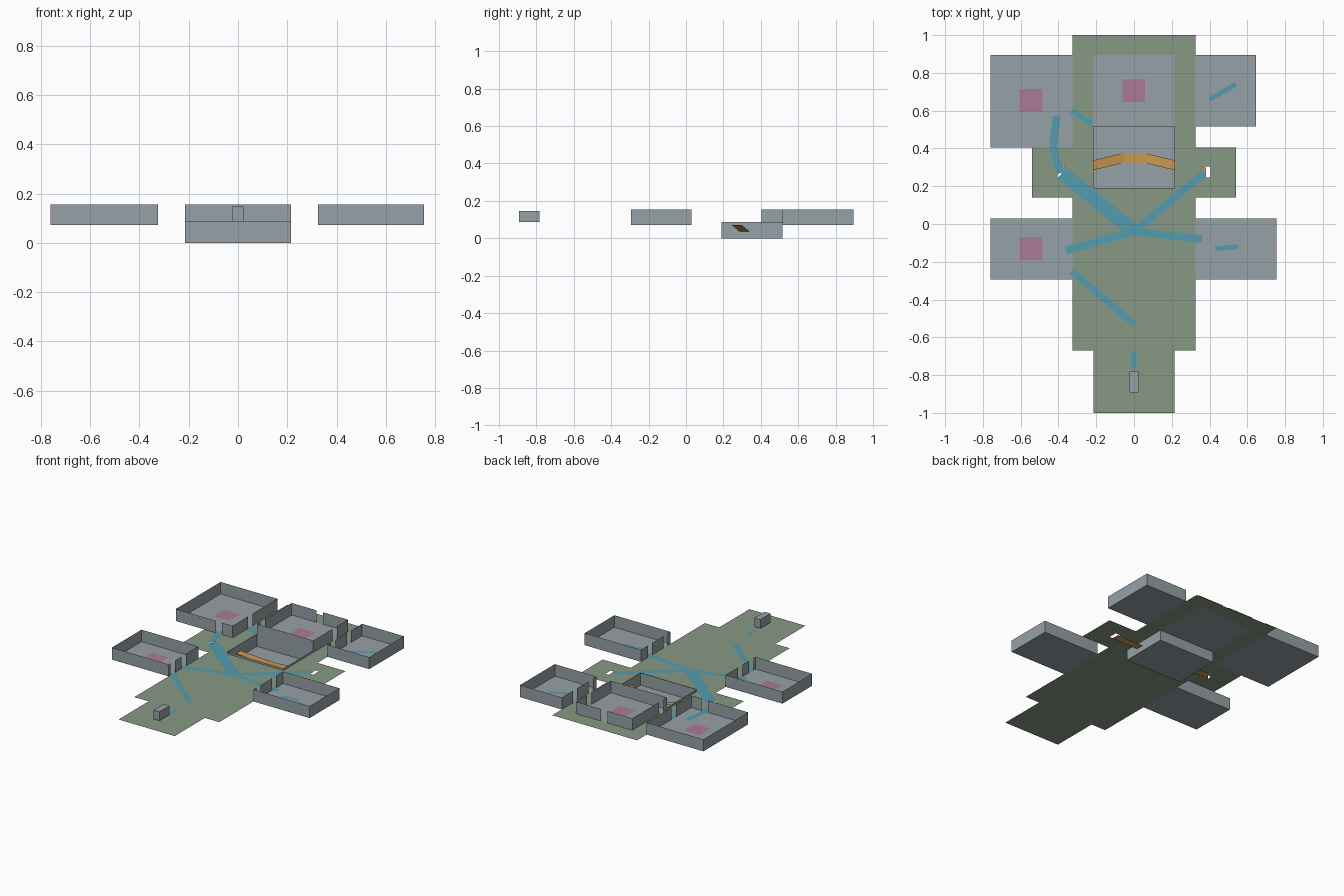
import bpy
from mathutils import Vector

if "Cube" in bpy.data.objects:
    bpy.data.objects.remove(bpy.data.objects["Cube"])

G = 0.072          # ground level
TOP = 0.155        # top of the room walls


def material(name, rgb):
    m = bpy.data.materials.new(name)
    lin = [((c / 255 + 0.055) / 1.055) ** 2.4 for c in rgb]
    m.diffuse_color = (*lin, 1)
    m.use_nodes = True
    m.node_tree.nodes["Principled BSDF"].inputs["Base Color"].default_value = m.diffuse_color
    return m


GREY = material("wall grey", (150, 161, 166))
GREEN = material("ground green", (135, 153, 132))
ORANGE = material("ramp orange", (202, 152, 80))
CYAN = material("path cyan", (84, 156, 176))
PINK = material("pad pink", (172, 122, 152))


def build(name, quads, mat):
    verts, faces = [], []
    for q in quads:
        faces.append(range(len(verts), len(verts) + len(q)))
        verts += q
    me = bpy.data.meshes.new(name)
    me.from_pydata(verts, [], [list(f) for f in faces])
    me.materials.append(mat)
    ob = bpy.data.objects.new(name, me)
    bpy.context.collection.objects.link(ob)
    return ob


def flat(x0, x1, y0, y1, z):
    return [(x0, y0, z), (x1, y0, z), (x1, y1, z), (x0, y1, z)]


def wall(a, b, z0, z1, doors):
    """Upright wall from a to b, left open at each door distance."""
    a, b = Vector(a), Vector(b)
    length = (b - a).length
    d = (b - a) / length
    cuts = [0]
    for c in sorted(doors):
        cuts += [c - 0.024, c + 0.024]
    cuts.append(length)
    out = []
    for s, e in zip(cuts[::2], cuts[1::2]):
        p, q = a + d * s, a + d * e
        out.append([(*p, z0), (*q, z0), (*q, z1), (*p, z1)])
    return out


def room(name, x0, x1, y0, y1, z0, z1, south=(), east=(), north=(), west=()):
    """Open-topped room; doors are given as x or y positions on each side."""
    quads = [flat(x0, x1, y0, y1, z0)]
    quads += wall((x0, y0), (x1, y0), z0, z1, [v - x0 for v in south])
    quads += wall((x1, y0), (x1, y1), z0, z1, [v - y0 for v in east])
    quads += wall((x1, y1), (x0, y1), z0, z1, [x1 - v for v in north])
    quads += wall((x0, y1), (x0, y0), z0, z1, [y1 - v for v in west])
    build(name, quads, GREY)


# Ground: a stepped cross, with openings for pit, back room and ramp mouths
xs = [-0.54, -0.405, -0.37, -0.325, -0.215, 0.215, 0.325, 0.37, 0.405, 0.54]
ys = [-1, -0.67, 0.14, 0.19, 0.245, 0.305, 0.405, 0.895, 1]
cells = []
for x0, x1 in zip(xs, xs[1:]):
    for y0, y1 in zip(ys, ys[1:]):
        x, y = abs(x0 + x1) / 2, (y0 + y1) / 2
        solid = (x < 0.215 or (x < 0.325 and y > -0.67) or 0.14 < y < 0.405)
        opening = ((x < 0.215 and 0.19 < y < 0.895)
                   or (0.37 < x < 0.405 and 0.245 < y < 0.305))
        if solid and not opening:
            cells.append(flat(x0, x1, y0, y1, G))
build("ground", cells, GREEN)

# Rooms and sunken pit
room("back_left_room", -0.76, -0.325, 0.405, 0.895, G, TOP, south=[-0.43], east=[0.6])
room("back_right_room", 0.325, 0.645, 0.515, 0.895, G, TOP, west=[0.58, 0.75])
room("front_left_room", -0.76, -0.325, -0.295, 0.03, G, TOP, east=[-0.25, -0.13])
room("front_right_room", 0.325, 0.755, -0.295, 0.03, G, TOP, west=[-0.24, -0.07])
room("back_room", -0.215, 0.215, 0.515, 0.895, G, TOP,
     north=[0], west=[0.58], east=[0.75])
room("pit", -0.215, 0.215, 0.19, 0.515, 0, 0.086)

# Small box near the front
z0, z1 = 0.086, 0.147
bx = 0.023
box = [flat(-bx, bx, -0.892, -0.782, z1), flat(-bx, bx, -0.892, -0.782, z0)[::-1]]
ring = [(-bx, -0.892), (bx, -0.892), (bx, -0.782), (-bx, -0.782)]
for p, q in zip(ring, ring[1:] + ring[:1]):
    box += wall(p, q, z0, z1, [])
build("small_box", box, GREY)

# Ramps running from the ground openings down to the middle of the pit
ramp = [flat(-0.05, 0.05, 0.325, 0.377, 0.004)]
for s in (-1, 1):
    q = [(s * 0.05, 0.325, 0.004), (s * 0.38, 0.245, G - 0.001),
         (s * 0.38, 0.298, G - 0.001), (s * 0.05, 0.377, 0.004)]
    ramp.append(q if s > 0 else q[::-1])
build("ramps", ramp, ORANGE)


def path(points, width):
    out = []
    for a, b in zip(points, points[1:]):
        a, b = Vector(a), Vector(b)
        d = (b - a).normalized()
        n = Vector((-d.y, d.x)) * width / 2
        out.append([(*p, G + 0.0012) for p in (a - n, b - n, b + n, a + n)])
    return out


# Walking paths painted on the ground and room floors
hub = (0, -0.04)
paths = path([hub, (-0.38, 0.27)], 0.075)
paths += path([hub, (0.37, 0.27)], 0.04)
paths += path([hub, (-0.36, -0.14)], 0.04)
paths += path([hub, (0.36, -0.08)], 0.04)
paths += path([(-0.33, -0.25), (0, -0.53)], 0.035)
paths += path([(0, -0.67), (0, -0.76)], 0.025)
paths += path([(-0.39, 0.27), (-0.43, 0.4), (-0.41, 0.57)], 0.04)
paths += path([(-0.33, 0.6), (-0.22, 0.53)], 0.03)
paths += path([(0.43, -0.13), (0.55, -0.12)], 0.025)
paths += path([(0.4, 0.66), (0.54, 0.74)], 0.025)
build("paths", paths, CYAN)

# Square pads on the room floors
pads = [flat(x - 0.06, x + 0.06, y - 0.06, y + 0.06, G + 0.002)
        for x, y in ((-0.545, 0.655), (-0.002, 0.705), (-0.545, -0.13))]
build("pads", pads, PINK)
